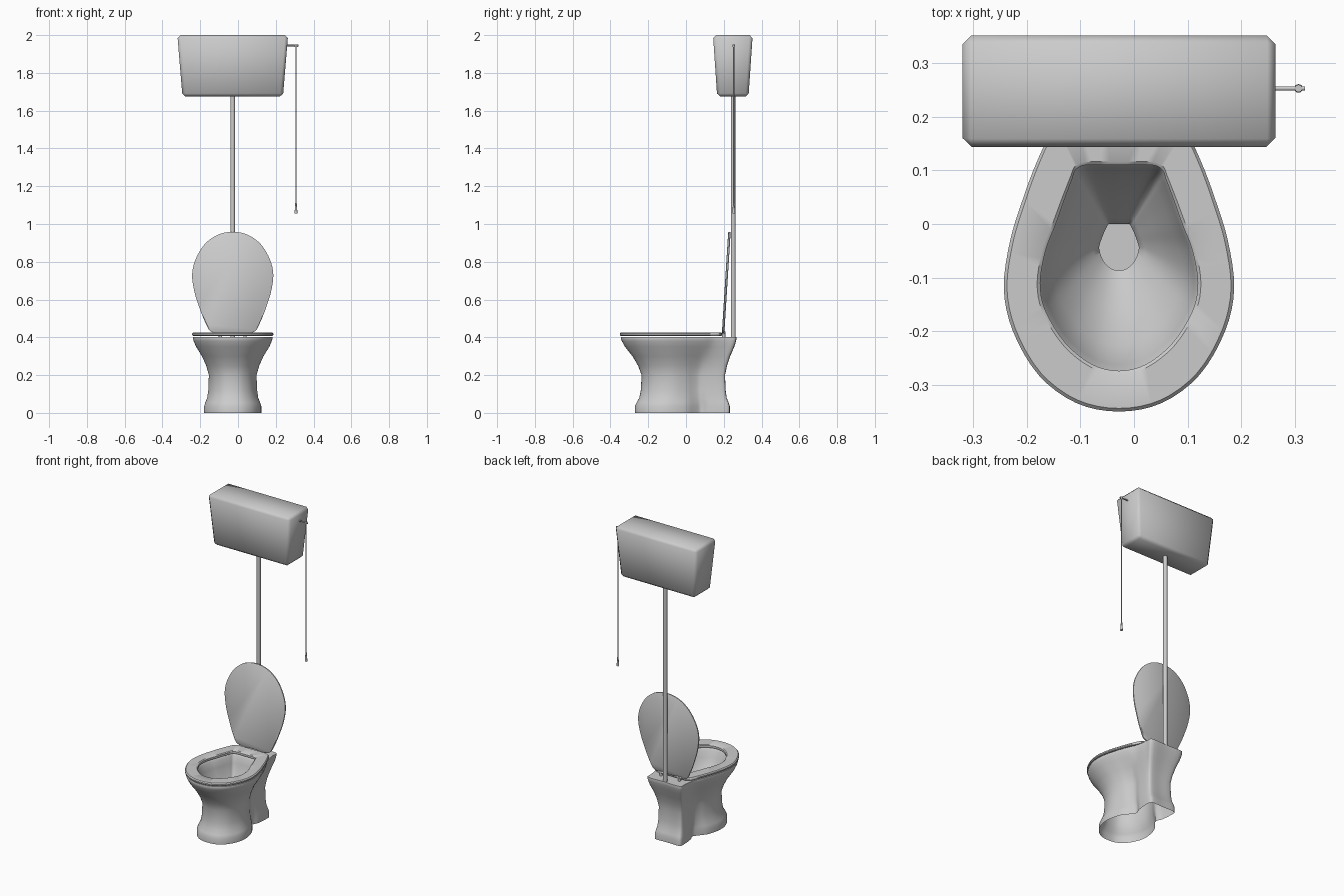
import bpy, bmesh
from mathutils import Vector

if "Cube" in bpy.data.objects:
    bpy.data.objects.remove(bpy.data.objects["Cube"])

CX = -0.028   # centre line of the toilet


def finish(name, bm, angle=0.7):
    bmesh.ops.recalc_face_normals(bm, faces=bm.faces)
    me = bpy.data.meshes.new(name)
    bm.to_mesh(me)
    bm.free()
    ob = bpy.data.objects.new(name, me)
    bpy.context.collection.objects.link(ob)
    bpy.ops.object.select_all(action='DESELECT')
    ob.select_set(True)
    bpy.context.view_layer.objects.active = ob
    bpy.ops.object.shade_smooth_by_angle(angle=angle)
    return ob


def outline(half, sub=4):
    """Mirror a half profile (front to back) and smooth it into a closed ring."""
    pts = [Vector(p) for p in half]
    pts += [Vector((-p.x, p.y)) for p in pts[-2:0:-1]]
    n, ring = len(pts), []
    for i in range(n):
        a, b, c, d = (pts[(i + k) % n] for k in (-1, 0, 1, 2))
        # limit tangents so that long flat sides do not overshoot
        ln = (c - b).length
        m1 = (c - a) * min(0.5, ln / max((c - a).length, 1e-6))
        m2 = (d - b) * min(0.5, ln / max((d - b).length, 1e-6))
        for s in range(sub):
            t = s / sub
            ring.append(b * (2*t**3 - 3*t**2 + 1) + m1 * (t**3 - 2*t*t + t)
                        + c * (3*t*t - 2*t**3) + m2 * (t**3 - t*t))
    return ring


def mix(a, b, t):
    return [p.lerp(q, t) for p, q in zip(a, b)]


def inset(ring, d):
    c = Vector((0, -0.08))
    return [p + (c - p).normalized() * d for p in ring]


def loft(sections, closed=False, cap_start=False, cap_end=False):
    bm = bmesh.new()
    rings = [[bm.verts.new((p.x + CX, p.y, z)) for p in r] for r, z in sections]
    pairs = list(zip(rings, rings[1:])) + ([(rings[-1], rings[0])] if closed else [])
    for a, b in pairs:
        for i in range(len(a)):
            j = (i + 1) % len(a)
            bm.faces.new((a[i], a[j], b[j], b[i]))
    if cap_start:
        bm.faces.new(rings[0])
    if cap_end:
        bm.faces.new(rings[-1])
    return bm


def rod(name, a, b, r1, r2=None, sides=16):
    a, b = Vector(a), Vector(b)
    bm = bmesh.new()
    bmesh.ops.create_cone(bm, cap_ends=True, segments=sides, radius1=r1,
                          radius2=r1 if r2 is None else r2, depth=(b - a).length)
    rot = (b - a).to_track_quat('Z', 'Y').to_matrix()
    bmesh.ops.rotate(bm, verts=bm.verts, matrix=rot)
    bmesh.ops.translate(bm, verts=bm.verts, vec=(a + b) / 2)
    return finish(name, bm)


# Horizontal outlines, half width and y, front to back
base = outline([(0, -.27), (.06, -.26), (.11, -.22), (.145, -.15), (.15, -.08), (.128, 0),
                (.09, .05), (.073, .08), (.088, .12), (.095, .2), (.085, .23), (0, .23)])
neck = outline([(0, -.235), (.05, -.225), (.095, -.185), (.122, -.12), (.125, -.06), (.107, 0),
                (.086, .04), (.076, .07), (.082, .11), (.085, .18), (.075, .205), (0, .205)])
rim = outline([(0, -.345), (.08, -.328), (.15, -.275), (.195, -.2), (.211, -.12), (.2, -.03),
               (.178, .045), (.158, .1), (.135, .15), (.122, .22), (.115, .265), (0, .265)])
seat = outline([(0, -.35), (.08, -.334), (.15, -.282), (.198, -.2), (.215, -.12), (.203, -.03),
                (.18, .045), (.16, .1), (.138, .15), (.122, .178), (.095, .19), (0, .19)])
hole = outline([(0, -.274), (.05, -.262), (.1, -.222), (.138, -.16), (.147, -.11), (.137, -.05),
                (.118, 0), (.102, .045), (.087, .085), (.08, .102), (.062, .11), (0, .11)])
drain = outline([(0, -.087), (.015, -.083), (.027, -.072), (.034, -.058), (.037, -.045), (.035, -.035),
                 (.031, -.024), (.027, -.014), (.023, -.006), (.021, -.002), (.018, 0), (0, 0)])

# Pan: outer pedestal, rim and inner bowl in one skin, open underneath
sections = [(mix(neck, base, t), z) for t, z in
            ((1, 0), (1, .035), (.75, .055), (.35, .08), (.12, .12), (0, .2))]
sections += [(mix(neck, rim, t), z) for t, z in
             ((.17, .25), (.44, .3), (.8, .35), (.95, .38), (1, .395), (.98, .403))]
sections += [(inset(hole, -.01), .403), (hole, .39)]
sections += [(mix(hole, drain, t), z) for t, z in
             ((.06, .35), (.25, .29), (.6, .22), (.9, .175), (1, .16), (1, .12))]
finish("pan", loft(sections, cap_end=True))

# Seat ring
finish("seat", loft([(hole, .408), (inset(seat, .004), .408), (seat, .412), (seat, .42),
                     (inset(seat, .006), .426), (inset(hole, -.006), .426), (hole, .421)],
                    closed=True))

# Raised lid, same outline stood upright and leaning back
bm = loft([(inset(seat, .004), 0), (seat, .003), (seat, .010), (inset(seat, .004), .013)],
          cap_start=True, cap_end=True)
for v in bm.verts:
    h = .19 - v.co.y
    v.co = (v.co.x, .19 + v.co.z + h * .062, .424 + h * .99)
finish("lid", bm)

# Hinges
for s in (-1, 1):
    x = CX + s * .065
    rod("hinge_post", (x, .2, .395), (x, .2, .43), .009)
    rod("hinge_barrel", (x - .018, .2, .424), (x + .018, .2, .424), .008)

# Flush pipe
rod("flush_pipe", (CX, .25, .395), (CX, .25, 1.69), .0125, sides=20)

# Tapered cistern with chamfered edges
bm = bmesh.new()
bmesh.ops.create_cube(bm, size=2)
for v in bm.verts:
    top = v.co.z > 0
    v.co = (CX + v.co.x * (.293 if top else .266), .248 + v.co.y * (.105 if top else .083),
            2.0 if top else 1.675)
bmesh.ops.bevel(bm, geom=bm.edges[:], offset=.016, segments=1, affect='EDGES')
finish("cistern", bm, 1.1)

# Lever, pull chain and handle
rod("lever", (.24, .253, 1.945), (.319, .253, 1.945), .004)
rod("lever_eye", (.307, .253, 1.938), (.307, .253, 1.951), .007)
rod("pull_chain", (.307, .253, 1.1), (.307, .253, 1.945), .003, sides=10)
rod("pull_handle", (.307, .253, 1.055), (.307, .253, 1.11), .008, .004)
